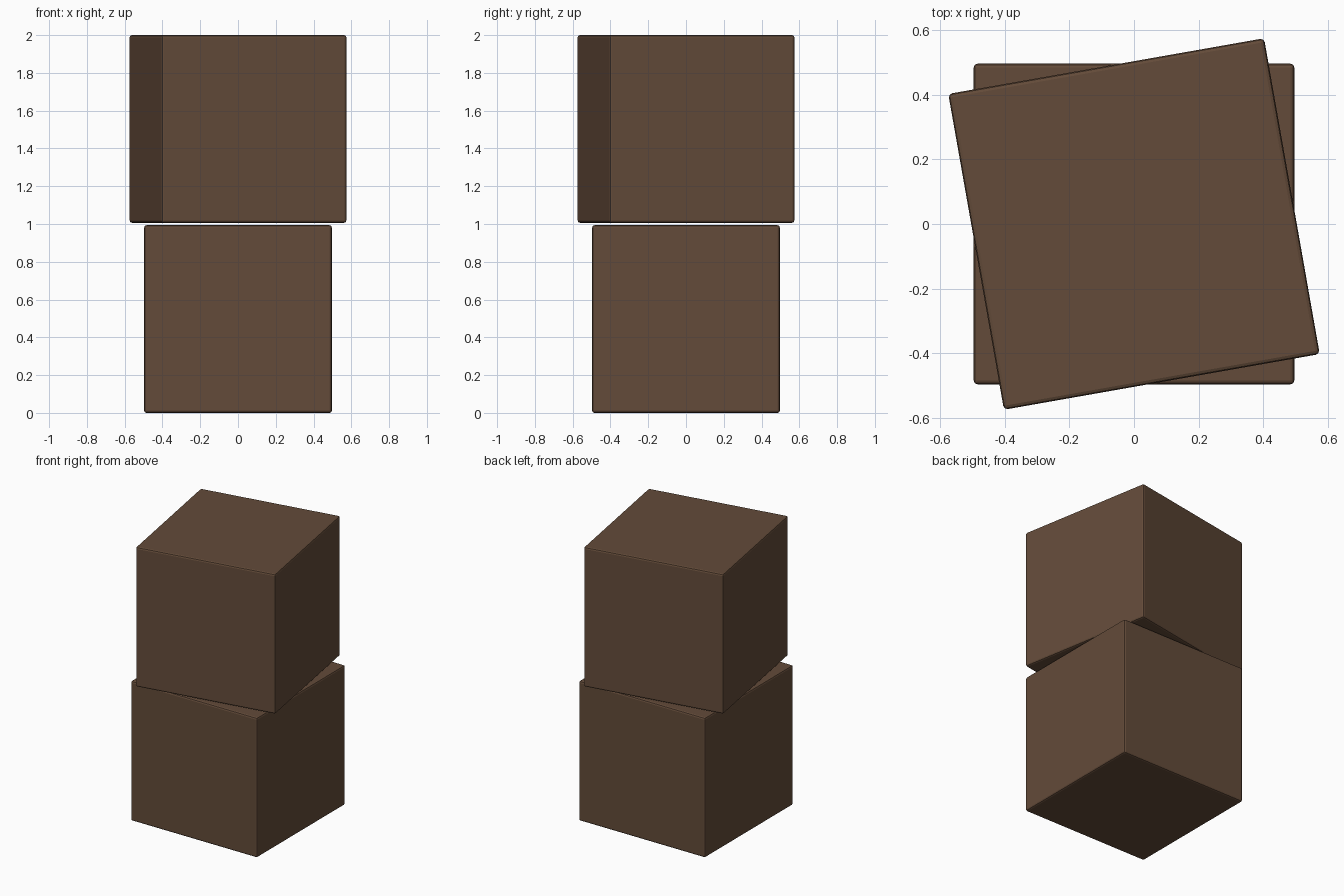
import bpy, math

if "Cube" in bpy.data.objects:
    bpy.data.objects.remove(bpy.data.objects["Cube"])

SIDE = 0.9935
BEVEL = 0.012

brown = bpy.data.materials.new("dark_brown")
brown.diffuse_color = (0.125, 0.07, 0.041, 1)
brown.use_nodes = True
brown.node_tree.nodes["Principled BSDF"].inputs["Base Color"].default_value = brown.diffuse_color


def crate(name, z, turn):
    """Cube with slightly softened edges, turned about the vertical axis."""
    bpy.ops.mesh.primitive_cube_add(size=SIDE, location=(0, 0, z),
                                    rotation=(0, 0, math.radians(turn)))
    ob = bpy.context.object
    ob.name = name
    ob.data.materials.append(brown)
    mod = ob.modifiers.new("soft_edges", 'BEVEL')
    mod.width = BEVEL
    mod.segments = 2
    return ob


# Lower box sits square on the ground, upper box is twisted with a thin gap
crate("lower_box", SIDE / 2, 0)
crate("upper_box", 2 - SIDE / 2, 10)
